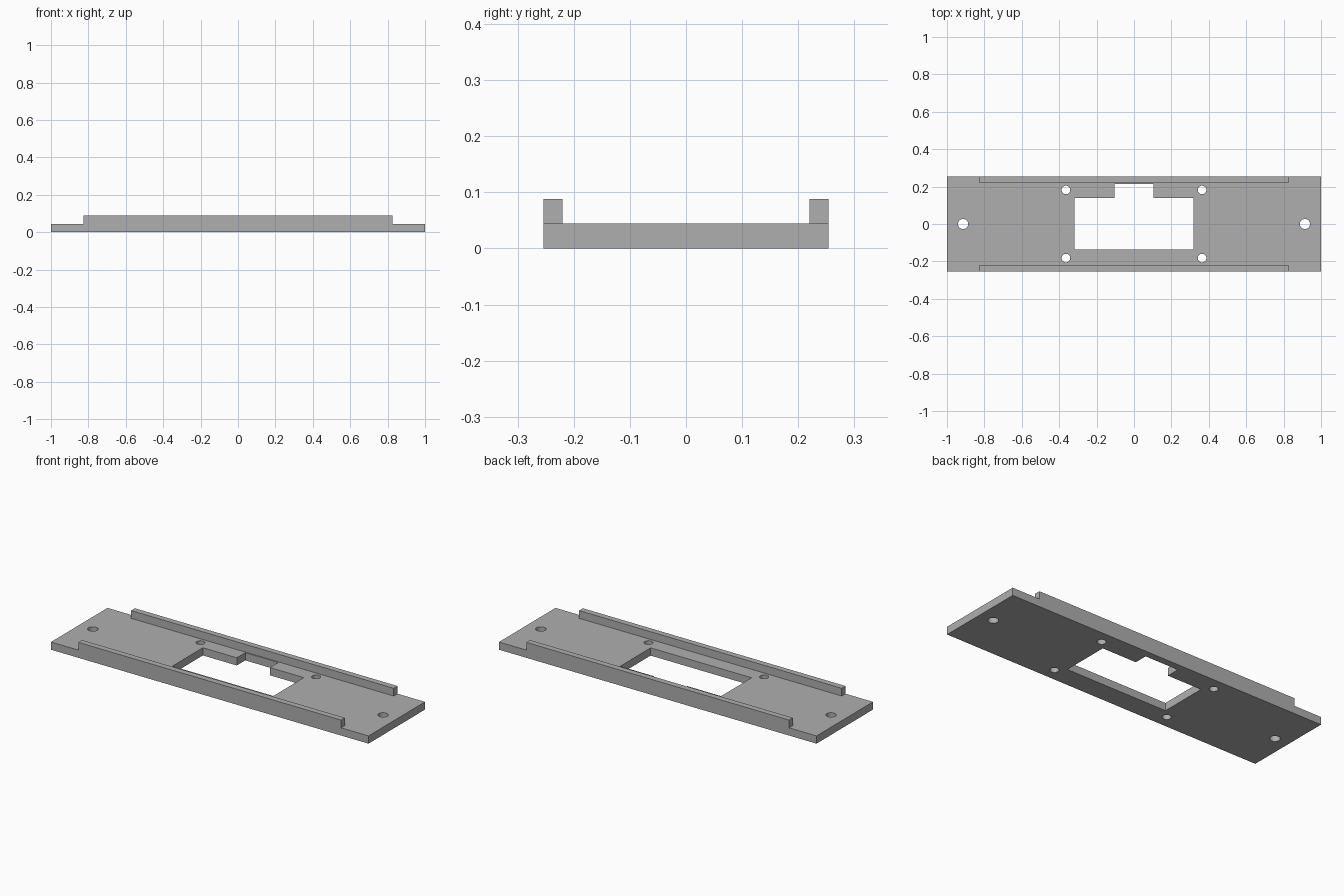
import bpy

cube = bpy.data.objects.get("Cube")
if cube:
    bpy.data.objects.remove(cube, do_unlink=True)

THICK = 0.044      # plate thickness
HALF_Y = 0.254     # half depth of plate
TOP = 0.088        # top of the rails

grey = bpy.data.materials.new("plain grey")
grey.use_nodes = True
grey.diffuse_color = (0.43, 0.43, 0.43, 1)
grey.node_tree.nodes["Principled BSDF"].inputs["Base Color"].default_value = grey.diffuse_color


def box(name, low, high):
    """Box spanning two opposite corners."""
    bpy.ops.mesh.primitive_cube_add(size=1, location=[(a + b) / 2 for a, b in zip(low, high)])
    ob = bpy.context.object
    ob.name = name
    ob.scale = [b - a for a, b in zip(low, high)]
    bpy.ops.object.transform_apply(location=True, rotation=False, scale=True)
    ob.data.materials.append(grey)
    return ob


def combine(target, tool, operation):
    """Apply a boolean and remove the tool."""
    mod = target.modifiers.new(operation.lower(), 'BOOLEAN')
    mod.operation = operation
    mod.solver = 'EXACT'
    mod.object = tool
    bpy.context.view_layer.objects.active = target
    bpy.ops.object.modifier_apply(modifier=mod.name)
    bpy.data.objects.remove(tool, do_unlink=True)


def drill(target, x, y, radius):
    bpy.ops.mesh.primitive_cylinder_add(vertices=32, radius=radius, depth=1, location=(x, y, 0))
    tool = bpy.context.object
    tool.data.materials.append(grey)
    combine(target, tool, 'DIFFERENCE')


# Base plate
plate = box("mounting_plate", (-1, -HALF_Y, 0), (1, HALF_Y, THICK))

# Central window with a notch towards the back
window = box("window_cutter", (-0.318, -0.136, -1), (0.318, 0.138, 1))
notch = box("notch_cutter", (-0.104, 0, -1), (0.104, 0.214, 1))
combine(window, notch, 'UNION')
combine(plate, window, 'DIFFERENCE')

# Screw holes: four around the window, one at each end
for side in (-1, 1):
    drill(plate, side * 0.914, 0, 0.027)
    for end in (-1, 1):
        drill(plate, side * 0.364, end * 0.182, 0.023)

# Long rails flush with the front and back edges
for name, side in (("front_rail", -1), ("back_rail", 1)):
    ys = sorted((side * 0.22, side * HALF_Y))
    rail = box(name, (-0.827, ys[0], THICK / 2), (0.827, ys[1], TOP))
    combine(plate, rail, 'UNION')

# Smooth hole walls, sharp edges elsewhere
bpy.ops.object.select_all(action='DESELECT')
plate.select_set(True)
bpy.context.view_layer.objects.active = plate
bpy.ops.object.shade_smooth_by_angle()
